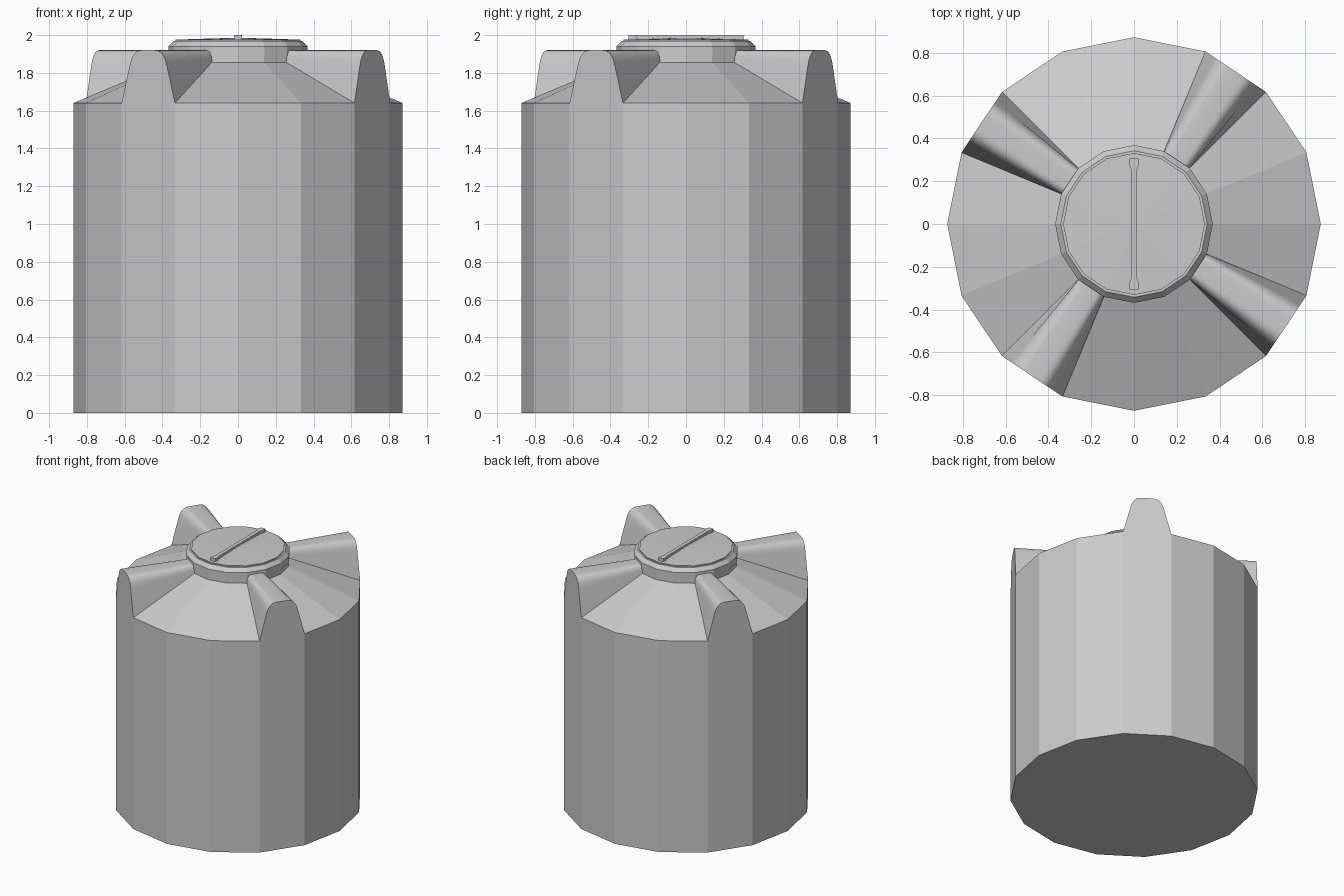
import bpy, bmesh
from math import cos, sin, pi, radians
from mathutils import Matrix

if "Cube" in bpy.data.objects:
    bpy.data.objects.remove(bpy.data.objects["Cube"])

N = 16
STEP = 2 * pi / N
R_BODY, Z_WALL = 0.872, 1.64
R_NECK, Z_NECK = 0.363, 1.855
RIB_FACES = (2, 6, 10, 14)


def finish(name, bm):
    bmesh.ops.recalc_face_normals(bm, faces=bm.faces)
    mesh = bpy.data.meshes.new(name)
    bm.to_mesh(mesh)
    bm.free()
    obj = bpy.data.objects.new(name, mesh)
    bpy.context.collection.objects.link(obj)
    return obj


def lathe(name, profile, open_panels=(), open_band=None):
    """Sixteen-sided turned shape with end caps; selected panels of a band stay open."""
    bm = bmesh.new()
    rings = [[bm.verts.new((r * cos(i * STEP), r * sin(i * STEP), z)) for i in range(N)]
             for r, z in profile]
    for b, (lo, hi) in enumerate(zip(rings, rings[1:])):
        for i in range(N):
            if b == open_band and i in open_panels:
                continue
            j = (i + 1) % N
            bm.faces.new((lo[i], lo[j], hi[j], hi[i]))
    bm.faces.new(rings[0])
    bm.faces.new(rings[-1])
    return finish(name, bm)


def rib_section(x, base, side, corner, top, n=6):
    """Arch outline: straight flanks and rounded upper corners."""
    half = [base]
    for k in range(n + 1):
        t = k / n
        half.append(tuple((1 - t) ** 2 * a + 2 * t * (1 - t) * b + t * t * c
                          for a, b, c in zip(side, corner, top)))
    pts = half + [(-y, z) for y, z in reversed(half)]
    return [(x, y, z) for y, z in pts]


def rib(name, angle):
    apothem, half_side = cos(STEP / 2), sin(STEP / 2)
    outer = rib_section(R_BODY * apothem, (R_BODY * half_side, Z_WALL),
                        (0.118, 1.84), (0.098, 1.92), (0.042, 1.92))
    inner = rib_section(R_NECK * apothem, (R_NECK * half_side, Z_NECK),
                        (0.071, 1.875), (0.068, 1.92), (0.035, 1.92))
    bm = bmesh.new()
    a = [bm.verts.new(p) for p in outer]
    b = [bm.verts.new(p) for p in inner]
    for i in range(len(a) - 1):
        bm.faces.new((a[i], a[i + 1], b[i + 1], b[i]))
    bm.faces.new(a)
    bm.faces.new(b)
    bmesh.ops.rotate(bm, verts=bm.verts, matrix=Matrix.Rotation(angle, 3, 'Z'))
    obj = finish(name, bm)
    # Rounded crest is smooth, end faces stay crisp
    bpy.ops.object.select_all(action='DESELECT')
    obj.select_set(True)
    bpy.context.view_layer.objects.active = obj
    bpy.ops.object.shade_smooth_by_angle(angle=radians(30))


# Tank wall, sloped shoulder and neck
lathe("tank_body", [(R_BODY, 0), (R_BODY, Z_WALL), (R_NECK, Z_NECK), (R_NECK, 1.90)],
      RIB_FACES, 1)

# Four radial ribs standing on the shoulder
for n, face in enumerate(RIB_FACES):
    rib(f"shoulder_rib_{n + 1}", (face + 0.5) * STEP)

# Lid: rim, bevel and slightly domed disc
lathe("lid", [(0.368, 1.89), (0.368, 1.94), (0.342, 1.968), (0.331, 1.968),
              (0.331, 1.976), (0.01, 1.986)])

# Grip bar across the lid with wider ends
outline = [(0.021, -0.305), (0.021, -0.27), (0.014, -0.255),
           (0.014, 0.255), (0.021, 0.27), (0.021, 0.305)]
outline += [(-x, -y) for x, y in outline]
bm = bmesh.new()
base = bm.faces.new([bm.verts.new((x, y, 1.972)) for x, y in outline])
ext = bmesh.ops.extrude_face_region(bm, geom=[base])
top = [v for v in ext["geom"] if isinstance(v, bmesh.types.BMVert)]
bmesh.ops.translate(bm, verts=top, vec=(0, 0, 0.028))
finish("lid_grip_bar", bm)
